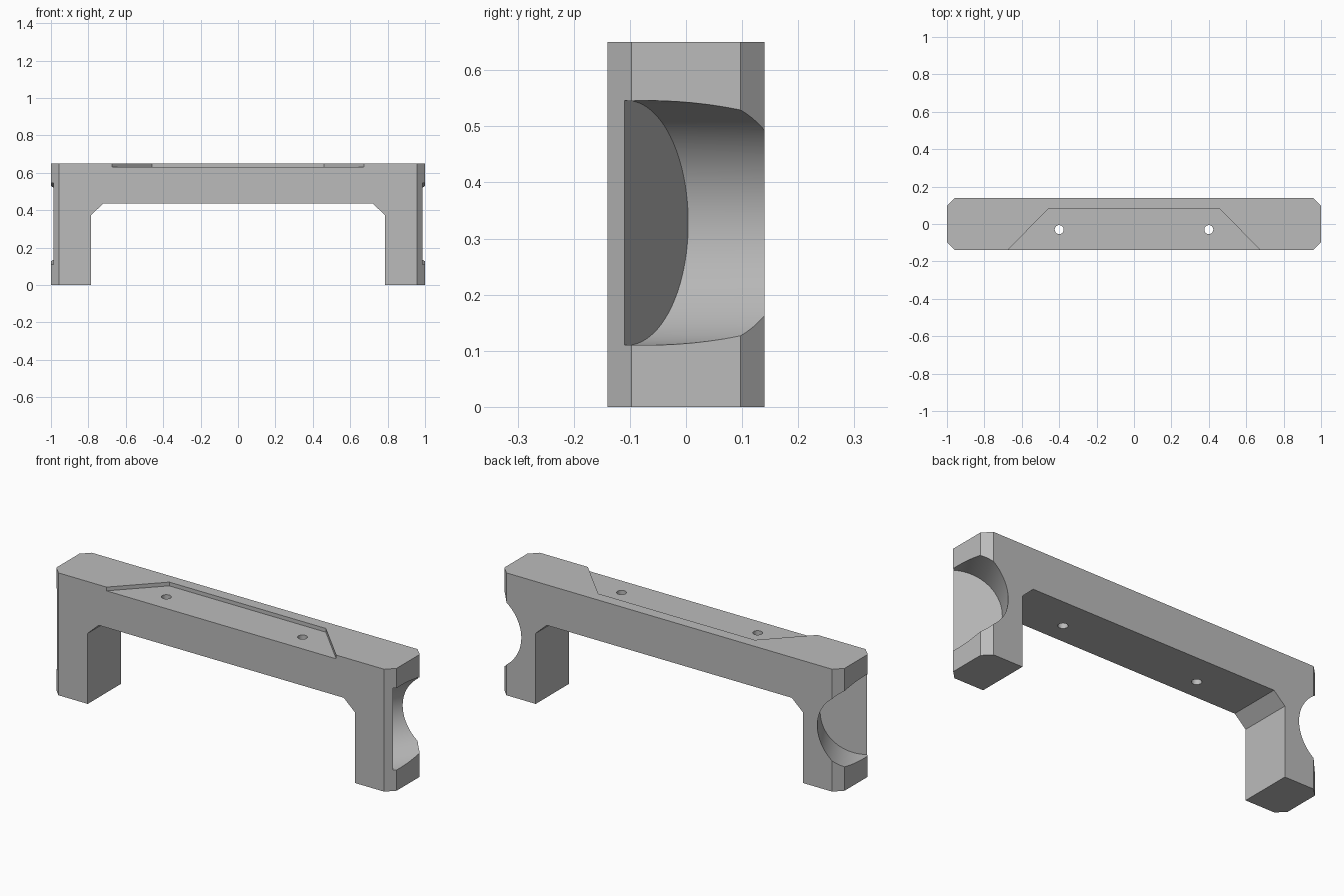
import bpy
import bmesh
from math import radians, sin, cos
from mathutils import Matrix, Vector

if "Cube" in bpy.data.objects:
    bpy.data.objects.remove(bpy.data.objects["Cube"])

HALF_DEPTH, HEIGHT = 0.14, 0.65
CHAMFER = 0.043

grey = bpy.data.materials.new("plain grey")
grey.use_nodes = True
colour = (0.5, 0.5, 0.5, 1)
grey.diffuse_color = colour
grey.node_tree.nodes["Principled BSDF"].inputs["Base Color"].default_value = colour


def finish(name, bm):
    bmesh.ops.recalc_face_normals(bm, faces=bm.faces)
    mesh = bpy.data.meshes.new(name)
    bm.to_mesh(mesh)
    bm.free()
    mesh.materials.append(grey)
    obj = bpy.data.objects.new(name, mesh)
    bpy.context.collection.objects.link(obj)
    return obj


def prism(name, points, sweep):
    """Extrude a closed outline of 3D points along a vector."""
    bm = bmesh.new()
    face = bm.faces.new([bm.verts.new(p) for p in points])
    made = bmesh.ops.extrude_face_region(bm, geom=[face])["geom"]
    verts = [v for v in made if isinstance(v, bmesh.types.BMVert)]
    bmesh.ops.translate(bm, verts=verts, vec=sweep)
    return finish(name, bm)


def cylinder(name, base, axis, radius, length, segments):
    """Cylinder standing on base and pointing along axis."""
    axis = Vector(axis).normalized()
    turn = axis.to_track_quat('Z', 'Y').to_matrix().to_4x4()
    place = Matrix.Translation(Vector(base) + axis * length / 2) @ turn
    bm = bmesh.new()
    bmesh.ops.create_cone(bm, cap_ends=True, segments=segments, radius1=radius,
                          radius2=radius, depth=length, matrix=place)
    return finish(name, bm)


def mirrored(half):
    return half + [(-x, y) for x, y in reversed(half)]


# Solid bar with chamfered upright corners
inner = HALF_DEPTH - CHAMFER
plan = mirrored([(1 - CHAMFER, -HALF_DEPTH), (1, -inner),
                 (1, inner), (1 - CHAMFER, HALF_DEPTH)])
body = prism("bracket_body", [(x, y, 0) for x, y in plan], (0, 0, HEIGHT))

# Opening between the legs, with sloped upper corners
arch = mirrored([(0.785, -0.1), (0.785, 0.375), (0.72, 0.435)])
cutters = [prism("leg_opening_cutter", [(x, -0.3, z) for x, z in arch], (0, 0.6, 0))]

# Shallow trapezoid recess in the top, open at the front
recess = mirrored([(0.735, -0.2), (0.675, -HALF_DEPTH), (0.46, 0.08)])
cutters.append(prism("top_recess_cutter", [(x, y, 0.63) for x, y in recess], (0, 0, 0.1)))

# Bolt holes and slanted round pockets at both ends
slant = radians(30)
for side in (-1, 1):
    cutters.append(cylinder("bolt_hole_cutter", (side * 0.4, -0.03, 0.3),
                            (0, 0, 1), 0.024, 0.5, 32))
    cutters.append(cylinder("end_pocket_cutter", (side * 0.98, -0.105, 0.328),
                            (side * sin(slant), cos(slant), 0), 0.218, 0.6, 96))

for cutter in cutters:
    cut = body.modifiers.new(cutter.name, 'BOOLEAN')
    cut.operation = 'DIFFERENCE'
    cut.solver = 'EXACT'
    cut.object = cutter

# Apply the cuts and drop the cutters
bpy.context.view_layer.update()
result = bpy.data.meshes.new_from_object(
    body.evaluated_get(bpy.context.evaluated_depsgraph_get()))
body.modifiers.clear()
body.data = result
for cutter in cutters:
    bpy.data.objects.remove(cutter)

bpy.ops.object.select_all(action='DESELECT')
body.select_set(True)
bpy.context.view_layer.objects.active = body
bpy.ops.object.shade_smooth_by_angle(angle=radians(20))
